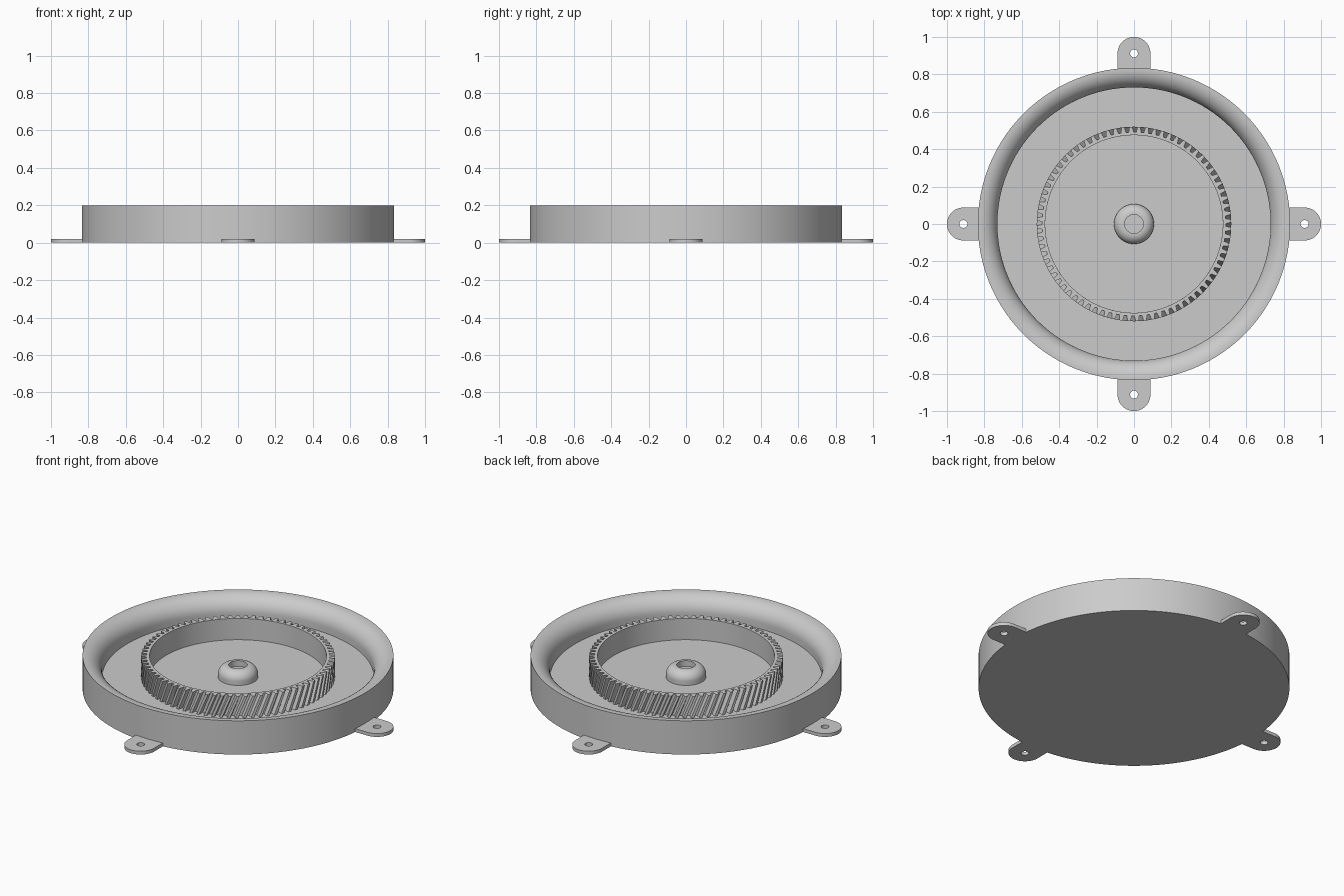
import bpy, bmesh, math
from math import sin, cos, pi, tau

if "Cube" in bpy.data.objects:
    bpy.data.objects.remove(bpy.data.objects["Cube"])

grey = bpy.data.materials.new("plain grey")
grey.diffuse_color = (0.6, 0.6, 0.6, 1)
grey.use_nodes = True
grey.node_tree.nodes["Principled BSDF"].inputs["Base Color"].default_value = grey.diffuse_color


def finish(name, bm):
    bmesh.ops.recalc_face_normals(bm, faces=bm.faces)
    me = bpy.data.meshes.new(name)
    bm.to_mesh(me)
    bm.free()
    me.materials.append(grey)
    ob = bpy.data.objects.new(name, me)
    bpy.context.collection.objects.link(ob)
    bpy.ops.object.select_all(action='DESELECT')
    ob.select_set(True)
    bpy.context.view_layer.objects.active = ob
    bpy.ops.object.shade_smooth_by_angle(angle=math.radians(30))
    return ob


def lathe(name, profile, n=144):
    """Spin an (r, z) profile round z; the first and last rings are capped."""
    bm = bmesh.new()
    rings = [[bm.verts.new((r * cos(tau * i / n), r * sin(tau * i / n), z))
              for i in range(n)] for r, z in profile]
    for a, b in zip(rings, rings[1:]):
        for i in range(n):
            j = (i + 1) % n
            bm.faces.new((a[i], a[j], b[j], b[i]))
    bm.faces.new(rings[0])
    bm.faces.new(rings[-1])
    return finish(name, bm)


def arc(cr, cz, rad, a0, a1, n=12):
    return [(cr + rad * cos(a0 + (a1 - a0) * i / n),
             cz + rad * sin(a0 + (a1 - a0) * i / n)) for i in range(n + 1)]


FLOOR, TOP = 0.07, 0.2

# housing: shallow dish with a rounded inner lip
lathe("housing", [(0.835, 0), (0.835, TOP)]
      + arc(0.825, TOP - 0.095, 0.095, pi / 2, pi)
      + [(0.73, FLOOR)])

# centre hub with rounded shoulder and blind hole
lathe("centre_hub", [(0.107, FLOOR - 0.01)]
      + arc(0.055, 0.092, 0.052, 0, pi / 2)
      + [(0.05, 0.144), (0.05, 0.11)], 64)

# helical toothed ring
TEETH, LAYERS, TWIST = 76, 6, 0.1
ROOT, TIP, BORE = 0.491, 0.52, 0.475
shape = ((0.0, TIP), (0.36, TIP), (0.5, ROOT), (0.86, ROOT))
bm = bmesh.new()
outer, inner = [], []
for k in range(LAYERS + 1):
    t = k / LAYERS
    z = FLOOR - 0.004 + t * (0.196 - FLOOR + 0.004)
    angs = [(tau * (i + f) / TEETH + TWIST * t, r)
            for i in range(TEETH) for f, r in shape]
    outer.append([bm.verts.new((r * cos(a), r * sin(a), z)) for a, r in angs])
    inner.append([bm.verts.new((BORE * cos(a), BORE * sin(a), z)) for a, r in angs])
count = len(outer[0])
strips = (list(zip(outer, outer[1:])) + list(zip(inner, inner[1:]))
          + [(outer[0], inner[0]), (outer[-1], inner[-1])])
for a, b in strips:
    for i in range(count):
        j = (i + 1) % count
        bm.faces.new((a[i], a[j], b[j], b[i]))
finish("helical_toothed_ring", bm)


# mounting tabs: rounded ears with a screw hole
def tab(name, turn):
    n, w, c, hole, thick = 48, 0.088, 0.912, 0.021, 0.02
    bm = bmesh.new()
    loops = []
    for z in (0, thick):
        out, inn = [], []
        for i in range(n):
            a = tau * i / n
            x, y = cos(a), sin(a)
            s = w if x > -1e-6 else w / max(abs(x), abs(y))
            for r, lst in ((s, out), (hole, inn)):
                px, py = c + r * x, r * y
                lst.append(bm.verts.new((px * cos(turn) - py * sin(turn),
                                         px * sin(turn) + py * cos(turn), z)))
        loops.append((out, inn))
    (o0, i0), (o1, i1) = loops
    for a, b in ((o0, o1), (o1, i1), (i1, i0), (i0, o0)):
        for i in range(n):
            j = (i + 1) % n
            bm.faces.new((a[i], a[j], b[j], b[i]))
    finish(name, bm)


for k, side in enumerate(("right", "back", "left", "front")):
    tab("mounting_tab_" + side, k * pi / 2)
